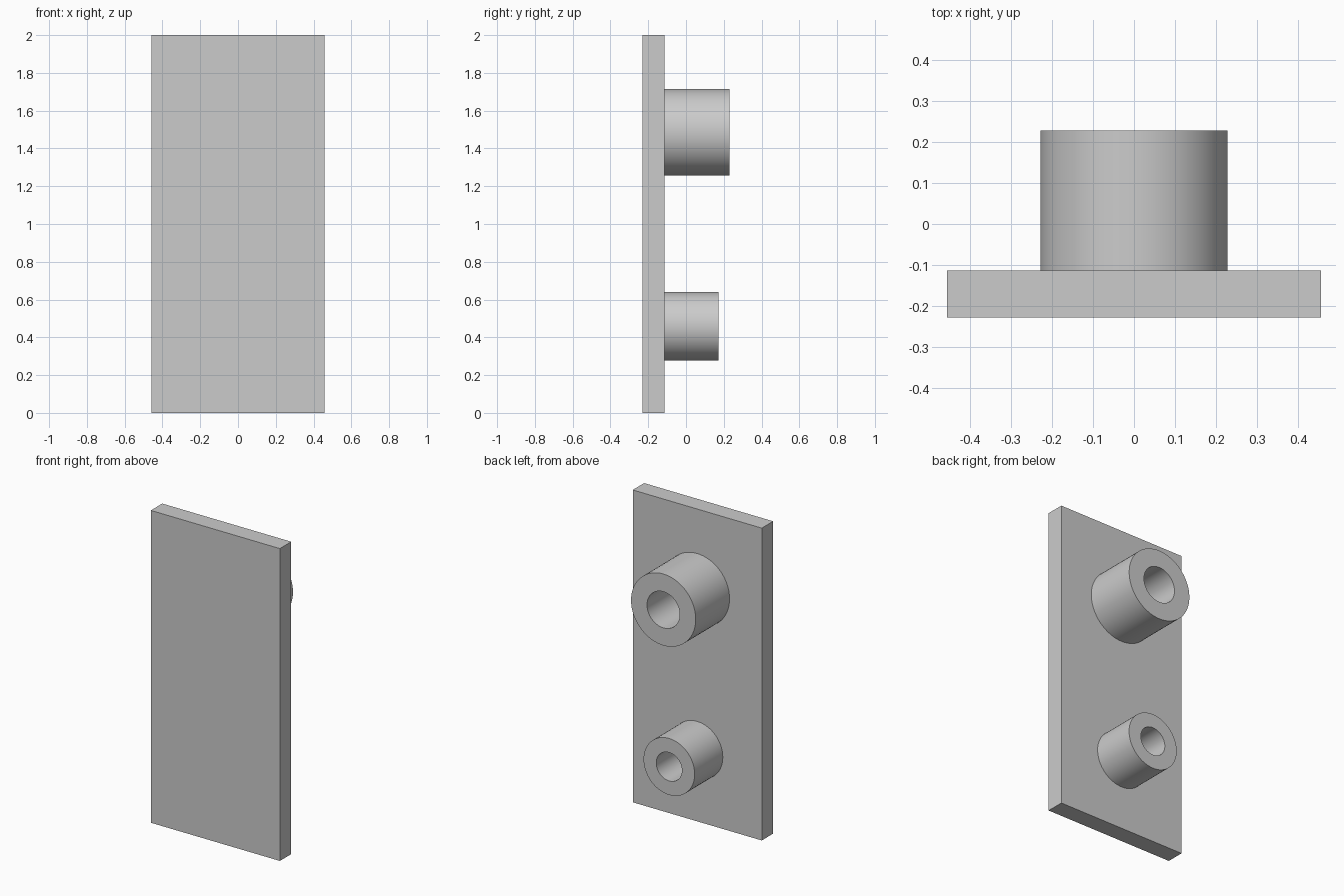
import bpy, bmesh, math
from mathutils import Matrix, Vector

cube = bpy.data.objects.get("Cube")
if cube:
    bpy.data.objects.remove(cube, do_unlink=True)

# Single grey material
grey = bpy.data.materials.new("plain grey")
grey.use_nodes = True
colour = (0.6, 0.6, 0.6, 1)
grey.diffuse_color = colour
grey.node_tree.nodes["Principled BSDF"].inputs["Base Color"].default_value = colour

FRONT, BACK = -0.229, -0.114   # plate faces along y


def add_object(name, bm):
    bmesh.ops.recalc_face_normals(bm, faces=bm.faces)
    mesh = bpy.data.meshes.new(name)
    bm.to_mesh(mesh)
    bm.free()
    mesh.materials.append(grey)
    obj = bpy.data.objects.new(name, mesh)
    bpy.context.collection.objects.link(obj)
    return obj


def add_tube(name, z, outer, inner, end, sides=64):
    """Hollow boss standing on the back of the plate, lathed about y."""
    bm = bmesh.new()
    profile = [(outer, BACK), (outer, end), (inner, end), (inner, BACK)]
    verts = [bm.verts.new((r, y, z)) for r, y in profile]
    edges = [bm.edges.new(pair) for pair in zip(verts, verts[1:])]
    bmesh.ops.spin(bm, geom=verts + edges, cent=(0, 0, z), axis=(0, 1, 0),
                   angle=math.tau, steps=sides, use_merge=True)
    bmesh.ops.remove_doubles(bm, verts=bm.verts, dist=0.0001)
    obj = add_object(name, bm)
    # Open at the plate, so orient the normals by the outer wall
    wall = max(obj.data.polygons, key=lambda p: p.center.x)
    if wall.normal.x < 0:
        obj.data.flip_normals()
    bpy.ops.object.select_all(action='DESELECT')
    obj.select_set(True)
    bpy.context.view_layer.objects.active = obj
    bpy.ops.object.shade_smooth_by_angle(angle=math.radians(30))


# Flat upright plate
bm = bmesh.new()
size = Vector((0.914, BACK - FRONT, 2))
bmesh.ops.create_cube(bm, size=1, matrix=Matrix.Translation(
    (0, (FRONT + BACK) / 2, 1)) @ Matrix.Diagonal(size).to_4x4())
add_object("back_plate", bm)

# Two bored bosses
add_tube("upper_boss", 1.486, 0.229, 0.116, 0.229)
add_tube("lower_boss", 0.459, 0.181, 0.091, 0.171)
